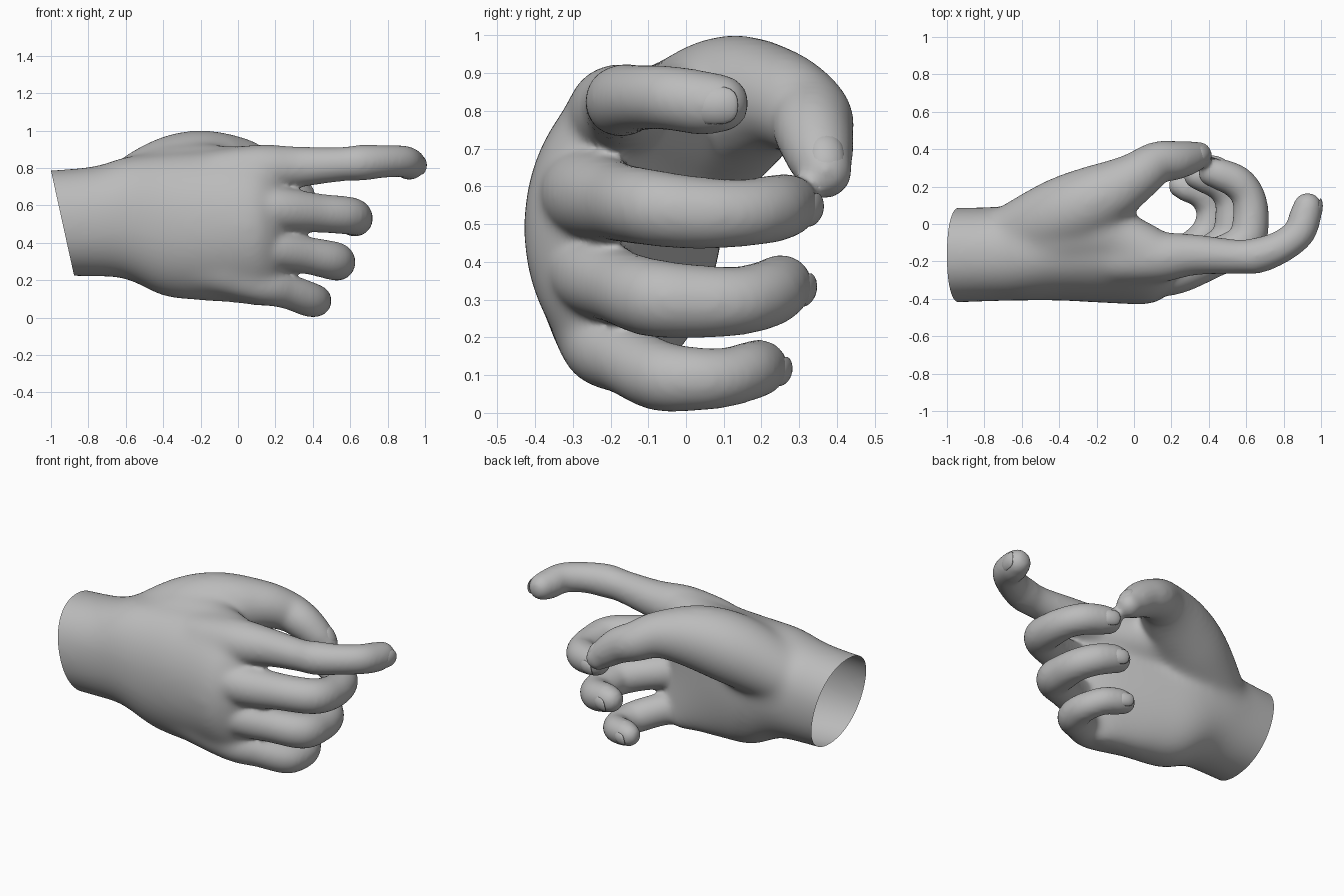
import bpy, bmesh, math
from mathutils import Vector, Matrix

if "Cube" in bpy.data.objects:
    bpy.data.objects.remove(bpy.data.objects["Cube"])

skin = bpy.data.materials.new("grey_skin")
skin.diffuse_color = (0.5, 0.5, 0.5, 1)
skin.use_nodes = True
skin.node_tree.nodes["Principled BSDF"].inputs["Base Color"].default_value = skin.diffuse_color


def spline(pts, steps=6):
    """Catmull-Rom through tuples of any length."""
    p = [Vector(q) for q in pts]
    p = [p[0] * 2 - p[1]] + p + [p[-1] * 2 - p[-2]]
    out = []
    for i in range(1, len(p) - 2):
        a, b, c, d = p[i - 1:i + 3]
        for k in range(steps):
            t = k / steps
            out.append(0.5 * (2 * b + (c - a) * t + (2 * a - 5 * b + 4 * c - d) * t * t
                              + (3 * b - a - 3 * c + d) * t ** 3))
    return out + [p[-2]]


def loft(bm, rings):
    rows = [[bm.verts.new(v) for v in r] for r in rings]
    n = len(rows[0])
    for a, b in zip(rows, rows[1:]):
        for i in range(n):
            bm.faces.new((a[i], a[(i + 1) % n], b[(i + 1) % n], b[i]))
    bm.faces.new(rows[0][::-1])
    bm.faces.new(rows[-1])


def digit(bm, pts):
    """Round tube along points (x, y, z, radius), with a ball at each end."""
    s = spline([(p[0], p[1], p[2]) for p in pts])
    rad = [v.x for v in spline([(p[3], 0, 0) for p in pts])]
    rings, side = [], Vector((0, 0, 1))
    for i, c in enumerate(s):
        t = (s[min(i + 1, len(s) - 1)] - s[max(i - 1, 0)]).normalized()
        side = (side - t * side.dot(t)).normalized()
        up = t.cross(side)
        rings.append([c + (side * math.cos(a) + up * math.sin(a)) * rad[i]
                      for a in (2 * math.pi * k / 20 for k in range(20))])
    loft(bm, rings)
    for c, r in ((s[0], rad[0]), (s[-1], rad[-1])):
        bmesh.ops.create_icosphere(bm, subdivisions=3, radius=r * 0.99,
                                   matrix=Matrix.Translation(c))


bm = bmesh.new()

# wrist and palm: x, back y, palm y, bottom z, top z, bend of the edges
stations = [(-1.25, -.43, .085, .22, .775, 0), (-.8, -.415, .09, .22, .805, 0),
            (-.6, -.41, .10, .205, .86, 0), (-.4, -.41, .08, .115, .88, .02),
            (-.2, -.42, .02, .09, .89, .05), (0, -.43, -.05, .075, .91, .09),
            (.1, -.425, -.09, .06, .91, .11), (.18, -.38, -.13, .07, .89, .11),
            (.24, -.32, -.17, .11, .85, .11)]
rings = []
front = spline([s[:3] for s in stations], 5)
sides = spline([s[3:] for s in stations], 5)
for (x, y0, y1), (z0, z1, bend) in zip(front, sides):
    ring = []
    for k in range(40):
        a = 2 * math.pi * k / 40
        c, s = math.cos(a), math.sin(a)
        u = math.copysign(abs(c) ** .93, c)
        w = math.copysign(abs(s) ** .93, s)
        ring.append((x, (y0 + y1) / 2 + (y1 - y0) / 2 * u + bend * w * w,
                     (z0 + z1) / 2 + (z1 - z0) / 2 * w))
    rings.append(ring)
loft(bm, rings)

# thumb with its muscle
digit(bm, [(-.75, -.11, .57, .16), (-.42, .03, .74, .205), (-.2, .13, .815, .192),
           (0, .245, .828, .138), (.12, .325, .785, .115), (.22, .34, .74, .105),
           (.3, .355, .68, .09), (.345, .368, .64, .074)])
# filling between thumb muscle and back of the hand, and the web
digit(bm, [(-.65, -.14, .63, .18), (-.4, -.07, .73, .18), (-.2, -.05, .765, .165),
           (-.05, -.09, .77, .15), (.08, -.15, .785, .14)])
# heel of the palm
digit(bm, [(-.55, -.17, .36, .15), (-.3, -.19, .30, .165), (-.05, -.22, .26, .15)])

# fingers
digit(bm, [(-.1, -.19, .77, .13), (.12, -.18, .79, .137), (.32, -.165, .805, .11),
           (.55, -.175, .82, .092), (.66, -.168, .828, .096), (.78, -.125, .835, .088),
           (.88, -.05, .835, .086), (.915, .04, .822, .086), (.928, .09, .82, .079)])
digit(bm, [(-.05, -.28, .59, .12), (.2, -.26, .58, .122), (.42, -.185, .56, .105),
           (.59, -.10, .545, .102), (.625, .03, .53, .097), (.61, .15, .53, .09),
           (.55, .225, .54, .09), (.46, .265, .55, .085), (.42, .275, .553, .078)])
digit(bm, [(-.05, -.28, .41, .12), (.18, -.25, .37, .113), (.36, -.18, .335, .1),
           (.505, -.09, .305, .104), (.53, .03, .295, .098), (.52, .14, .297, .092),
           (.46, .215, .315, .09), (.38, .25, .335, .085), (.34, .26, .338, .077)])
digit(bm, [(-.1, -.24, .24, .12), (.12, -.22, .18, .112), (.26, -.16, .142, .095),
           (.38, -.07, .098, .094), (.415, .02, .09, .086), (.405, .10, .093, .08),
           (.355, .165, .11, .078), (.28, .195, .12, .076), (.25, .205, .12, .068)])
bmesh.ops.recalc_face_normals(bm, faces=bm.faces[:])
raw = bpy.data.meshes.new("hand_raw")
bm.to_mesh(raw)
bm.free()
hand = bpy.data.objects.new("hand", raw)
bpy.context.collection.objects.link(hand)


def bake():
    """Apply the modifiers of the hand."""
    dg = bpy.context.evaluated_depsgraph_get()
    mesh = bpy.data.meshes.new_from_object(hand.evaluated_get(dg))
    hand.modifiers.clear()
    hand.data = mesh
    return mesh


# fuse everything into one skin
m = hand.modifiers.new("fuse", 'REMESH')
m.mode = 'VOXEL'
m.voxel_size = 0.013
mesh = bake()

# relax the palm strongly and the fingers lightly
palm = hand.vertex_groups.new(name="palm")
for v in mesh.vertices:
    x, y, z = v.co
    limit = -.02 if y > .08 else .22
    w = min(1, max(0, (limit - x) / .15))
    if w > 0:
        palm.add([v.index], w, 'REPLACE')
m = hand.modifiers.new("relax_palm", 'SMOOTH')
m.factor = 0.5
m.iterations = 70
m.vertex_group = "palm"
m = hand.modifiers.new("relax", 'SMOOTH')
m.factor = 0.5
m.iterations = 14
mesh = bake()

# open, slanted wrist end
bm = bmesh.new()
bm.from_mesh(mesh)
bmesh.ops.bisect_plane(bm, geom=bm.verts[:] + bm.edges[:] + bm.faces[:],
                       plane_co=(-.937, 0, .5), plane_no=(-1, 0, -.22), clear_outer=True)
for f in bm.faces:
    f.smooth = True
    f.material_index = 0
bm.to_mesh(mesh)
bm.free()
mesh.materials.clear()
mesh.materials.append(skin)


def nail(name, spot, out, along, size):
    """Domed plate set on the skin: out is its normal, along points to the tip."""
    n = Vector(out).normalized()
    t = Vector(along)
    t = (t - n * t.dot(n)).normalized()
    rot = Matrix((t, n.cross(t), n)).transposed().to_4x4()
    b = bmesh.new()
    bmesh.ops.create_uvsphere(b, u_segments=20, v_segments=10, radius=1)
    for v in b.verts:
        for i in (0, 1):                       # squared outline
            v.co[i] = math.copysign(abs(v.co[i]) ** .75, v.co[i]) * size * (1.1, .9)[i]
        v.co.z = v.co.z * .008 - (.36 * v.co.y ** 2 + .16 * v.co.x ** 2) / size
    b.transform(Matrix.Translation(spot) @ rot)
    for f in b.faces:
        f.smooth = True
    me = bpy.data.meshes.new(name)
    b.to_mesh(me)
    b.free()
    me.materials.append(skin)
    bpy.context.collection.objects.link(bpy.data.objects.new(name, me))


# fingernails
nail("index_nail", (1.0, .075, .815), (1, -.15, 0), (.2, 1, 0), .056)
nail("middle_nail", (.455, .35, .535), (.35, 1, -.22), (-1, .3, .1), .05)
nail("ring_nail", (.375, .332, .322), (.35, 1, -.22), (-1, .3, .1), .05)
nail("little_nail", (.28, .268, .107), (.35, 1, -.22), (-1, .3, .1), .044)
nail("thumb_nail", (.388, .378, .695), (.85, .2, .5), (.5, .1, -.8), .05)
